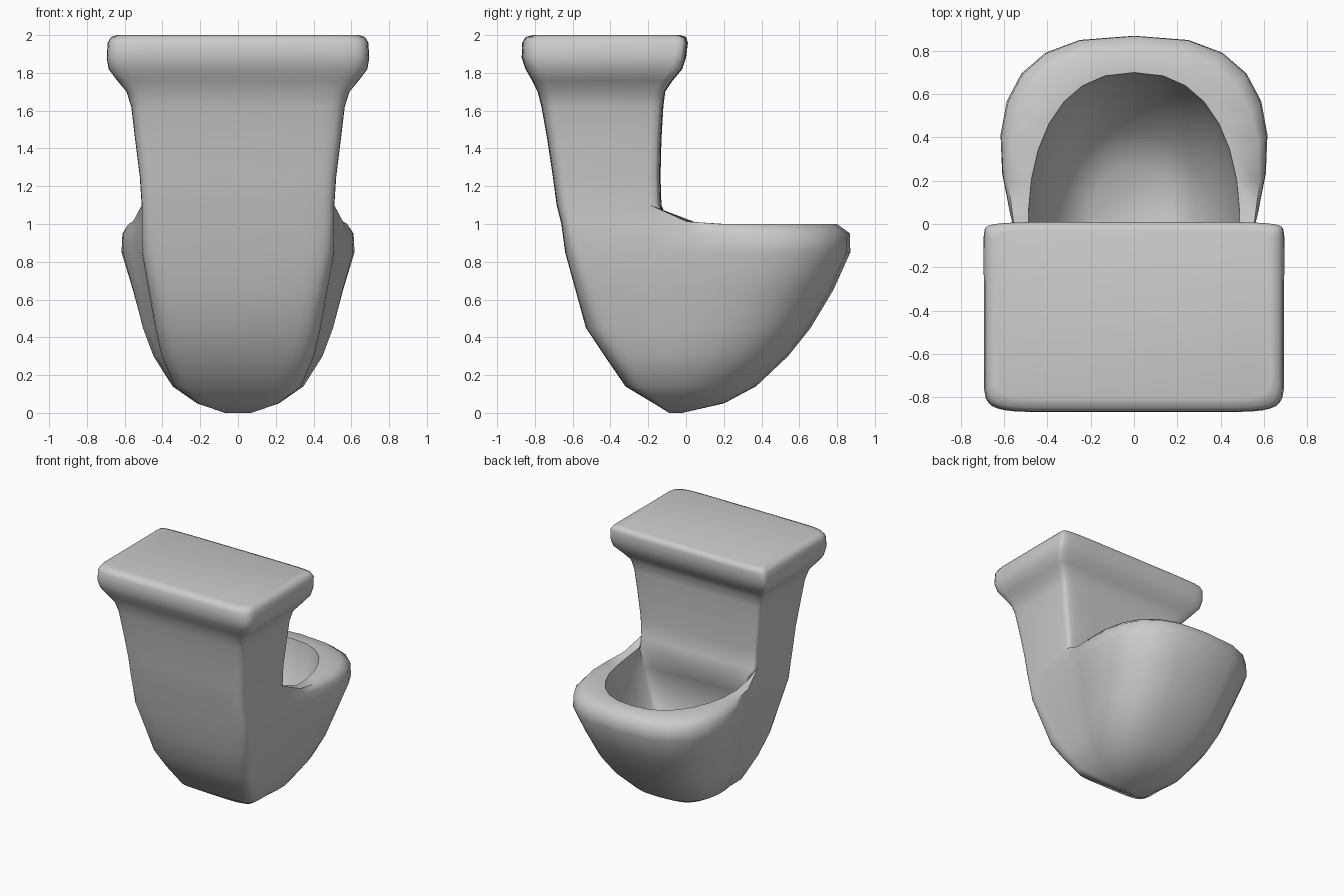
import bpy, bmesh, math

if "Cube" in bpy.data.objects:
    bpy.data.objects.remove(bpy.data.objects["Cube"])

NF, NB = 17, 17          # points on the front arc / back arc of each ring
bm = bmesh.new()


def arc(z, yc, dy, w, n, p, bulge=0.0, lift=0.0, py=None):
    """Half outline from +x to -x; dy > 0 bows to +y, dy < 0 to -y."""
    pts = []
    for i in range(n):
        t = math.pi * i / (n - 1)
        c, s = math.cos(t), max(0.0, math.sin(t))
        if i in (0, n - 1):
            s = 0.0
        x = w * math.copysign(abs(c) ** p, c) * (1 + bulge * s)
        y = yc + dy * s ** (p if py is None else py)
        pts.append((x, y, z + lift * max(0.0, 1 - s / 0.25)))
    return pts


def back(z, yc, yb, w):
    """Back outline, rounder low down and squarer towards the lid."""
    k = min(1.0, max(0.0, (z - 0.1) / 0.9))
    px, py = 0.36 - 0.14 * k, 0.34 - 0.26 * k
    return arc(z, yc, yb - yc, w, NB + 2, px, py=py)[::-1][1:-1]


def add(pts):
    return [bm.verts.new(p) for p in pts]


def bridge(a, b, closed=True):
    n = len(a)
    for i in range(n if closed else n - 1):
        j = (i + 1) % n
        face = []
        for v in (a[i], a[j], b[j], b[i]):
            if v not in face:
                face.append(v)
        if len(face) > 2:
            bm.faces.new(face)


def loft(rings):
    for a, b in zip(rings, rings[1:]):
        bridge(a, b)


# lower body: z, back y, split y, front y, half width, front bulge, rim lift
body = []
for z, yb, yc, yf, w, bulge, lift in [
        (0.00, -0.09, -0.07, -0.02, 0.07, 0.0, 0),
        (0.05, -0.17, -0.07, 0.20, 0.215, 0.1, 0),
        (0.14, -0.32, -0.08, 0.37, 0.335, 0.25, 0),
        (0.30, -0.43, -0.10, 0.54, 0.405, 0.45, 0),
        (0.45, -0.53, -0.12, 0.66, 0.44, 0.56, 0),
        (0.65, -0.585, -0.14, 0.78, 0.475, 0.62, 0),
        (0.85, -0.64, -0.16, 0.87, 0.51, 0.70, 0),
        (0.95, -0.66, -0.17, 0.868, 0.51, 0.68, 0.05)]:
    front = arc(z, yc, yf - yc, w, NF, 0.75, bulge, lift, 1.0)
    body.append(add(front + back(z + lift, yc, yb, w)))
loft(body)
bm.faces.new(body[0])

# tank and lid: z, back y, front-wall y, half width
tank = []
for z, yb, yf, w in [
        (1.10, -0.685, -0.13, 0.51), (1.25, -0.705, -0.135, 0.52),
        (1.45, -0.735, -0.13, 0.545), (1.62, -0.765, -0.12, 0.565),
        (1.70, -0.785, -0.11, 0.59), (1.76, -0.815, -0.07, 0.64),
        (1.82, -0.85, -0.02, 0.685), (1.88, -0.87, 0.0, 0.695),
        (1.96, -0.867, 0.01, 0.69), (1.99, -0.85, 0.0, 0.672),
        (2.00, -0.81, -0.03, 0.64)]:
    yc = yf - 0.06
    wall = arc(z, yc, 0.06, w, NF, 0.34)
    tank.append(add(wall + back(z, yc, yb, w)))
loft(tank)
bm.faces.new(tank[-1])

# body flows into the tank at the back
bridge([body[-1][NF - 1]] + body[-1][NF:] + [body[-1][0]],
       [tank[0][NF - 1]] + tank[0][NF:] + [tank[0][0]], closed=False)

# rim around the bowl, sharing the tank's lower corners
rim = add(arc(1.0, -0.19, 0.99, 0.51, NF, 0.75, 0.54, 0.06, 1.0)[1:-1])
rim = [tank[0][0]] + rim + [tank[0][NF - 1]]
bridge(body[-1][:NF], rim, closed=False)
outer = rim + tank[0][1:NF - 1][::-1]

# hollow of the bowl: z, back y, front y, half width, bow of back edge, lift
bowl = [outer]
for z, yb, yf, w, bow, lift in [
        (1.00, -0.10, 0.70, 0.485, 0.0, 0.03), (0.85, -0.15, 0.68, 0.48, 0.04, 0),
        (0.65, -0.15, 0.58, 0.43, 0.07, 0), (0.45, -0.10, 0.43, 0.34, 0.08, 0),
        (0.33, -0.02, 0.26, 0.20, 0.06, 0)]:
    front = arc(z, yb, yf - yb, w, NF, 0.85, 0.12, lift, 1.0)
    edge = arc(z, yb, -bow, w, NF, 0.9)[1:-1][::-1]
    if bow == 0:
        edge = [(x, yb, z + lift) for x, _, _ in edge]
    bowl.append(add(front + edge))
loft(bowl)
bm.faces.new(bowl[-1])

bmesh.ops.recalc_face_normals(bm, faces=bm.faces)
mesh = bpy.data.meshes.new("toilet_body")
bm.to_mesh(mesh)
bm.free()
obj = bpy.data.objects.new("toilet_body", mesh)
bpy.context.collection.objects.link(obj)
bpy.context.view_layer.objects.active = obj
obj.select_set(True)
bpy.ops.object.shade_smooth_by_angle(angle=math.radians(60))
